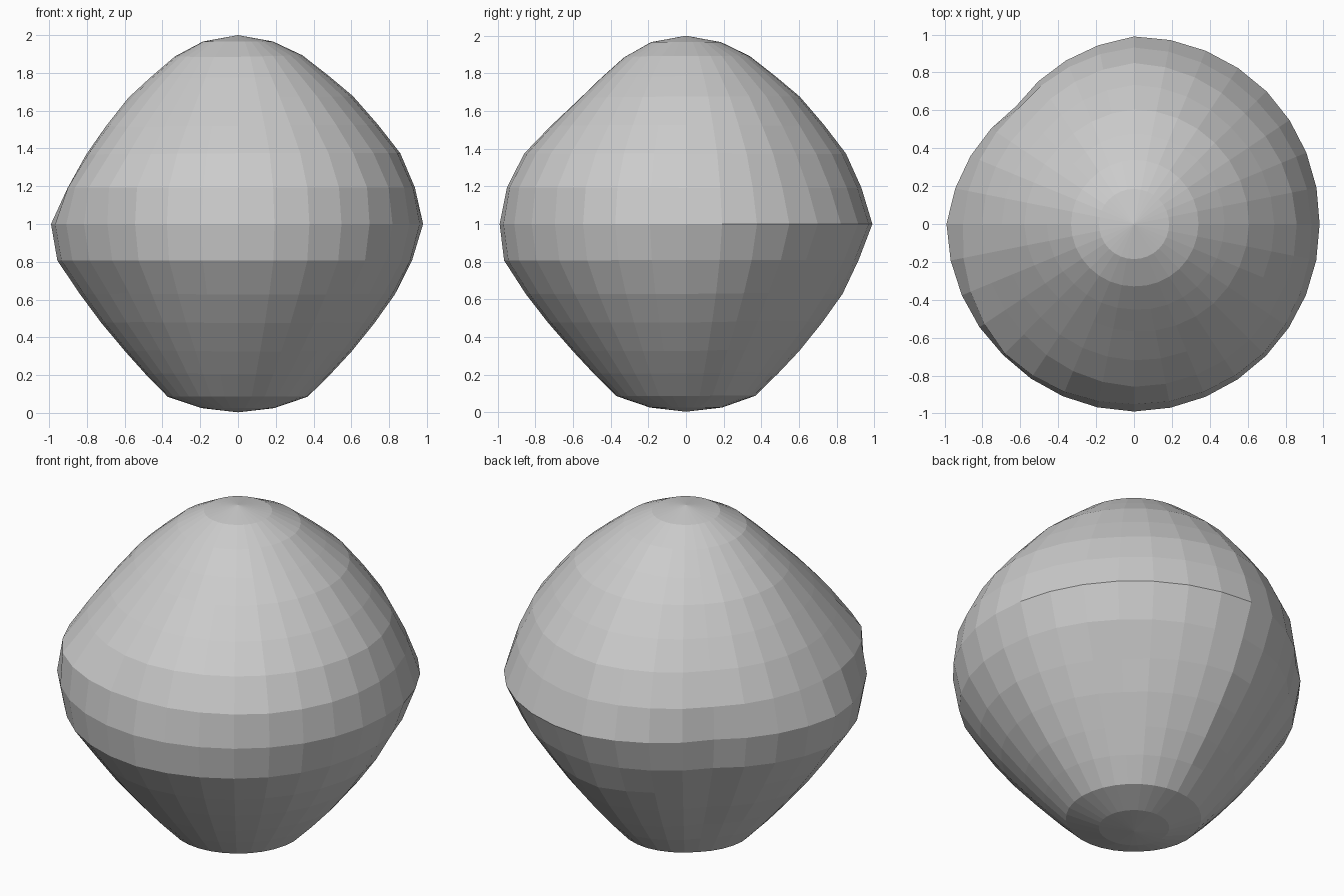
import bpy, bmesh, math

if "Cube" in bpy.data.objects:
    bpy.data.objects.remove(bpy.data.objects["Cube"])

SEGMENTS, RINGS = 32, 16

# Sideways scale of the sphere: ring number -> values every 45 degrees from +x
LUMPS = {
    1:  [.95] * 8,
    2:  [.89, .89, .885, .86, .87, .86, .86, .88],
    4:  [.86, .855, .855, .80, .82, .79, .80, .84],
    6:  [.93, .895, .92, .84, .87, .89, .93, .935],
    7:  [.955, .935, .95, .88, .92, .985, .97, .985],
    8:  [.98, .99, .99, .88, .99, .978, .99, .985],
    9:  [.94, .92, .935, .86, .975, .96, .985, .97],
    10: [.90, .84, .90, .80, .905, .88, .92, .905],
    12: [.85, .79, .85, .77, .845, .825, .85, .84],
    14: [.965, .95, .96, .95, .97, .96, .965, .965],
    15: [.98] * 8,
}


def point(ring, seg):
    """Radius and height on a ring; unlisted rings sit midway along a straight slope."""
    if ring not in LUMPS:
        (r0, z0), (r1, z1) = point(ring - 1, seg), point(ring + 1, seg)
        return (r0 + r1) * .505, (z0 + z1) / 2
    t = seg * 8 / SEGMENTS
    i = int(t)
    row = LUMPS[ring]
    g = row[i % 8] * (1 - t + i) + row[(i + 1) % 8] * (t - i)
    lat = math.pi * ring / RINGS
    return g * math.sin(lat), 1 + math.cos(lat) * (.7 + .3 * g)


bm = bmesh.new()
top = bm.verts.new((0, 0, 2))
bottom = bm.verts.new((0, 0, 0.003))

# Rings of the lumpy ball
rings = []
for k in range(1, RINGS):
    ring = []
    for s in range(SEGMENTS):
        az = 2 * math.pi * s / SEGMENTS
        r, z = point(k, s)
        ring.append(bm.verts.new((r * math.cos(az), r * math.sin(az), z)))
    rings.append(ring)

# Caps and side faces
for s in range(SEGMENTS):
    n = (s + 1) % SEGMENTS
    bm.faces.new((top, rings[0][s], rings[0][n]))
    bm.faces.new((bottom, rings[-1][n], rings[-1][s]))
    for upper, lower in zip(rings, rings[1:]):
        bm.faces.new((upper[s], lower[s], lower[n], upper[n]))

bmesh.ops.recalc_face_normals(bm, faces=bm.faces)
mesh = bpy.data.meshes.new("lumpy_rock")
bm.to_mesh(mesh)
bm.free()
bpy.context.collection.objects.link(bpy.data.objects.new("lumpy_rock", mesh))
